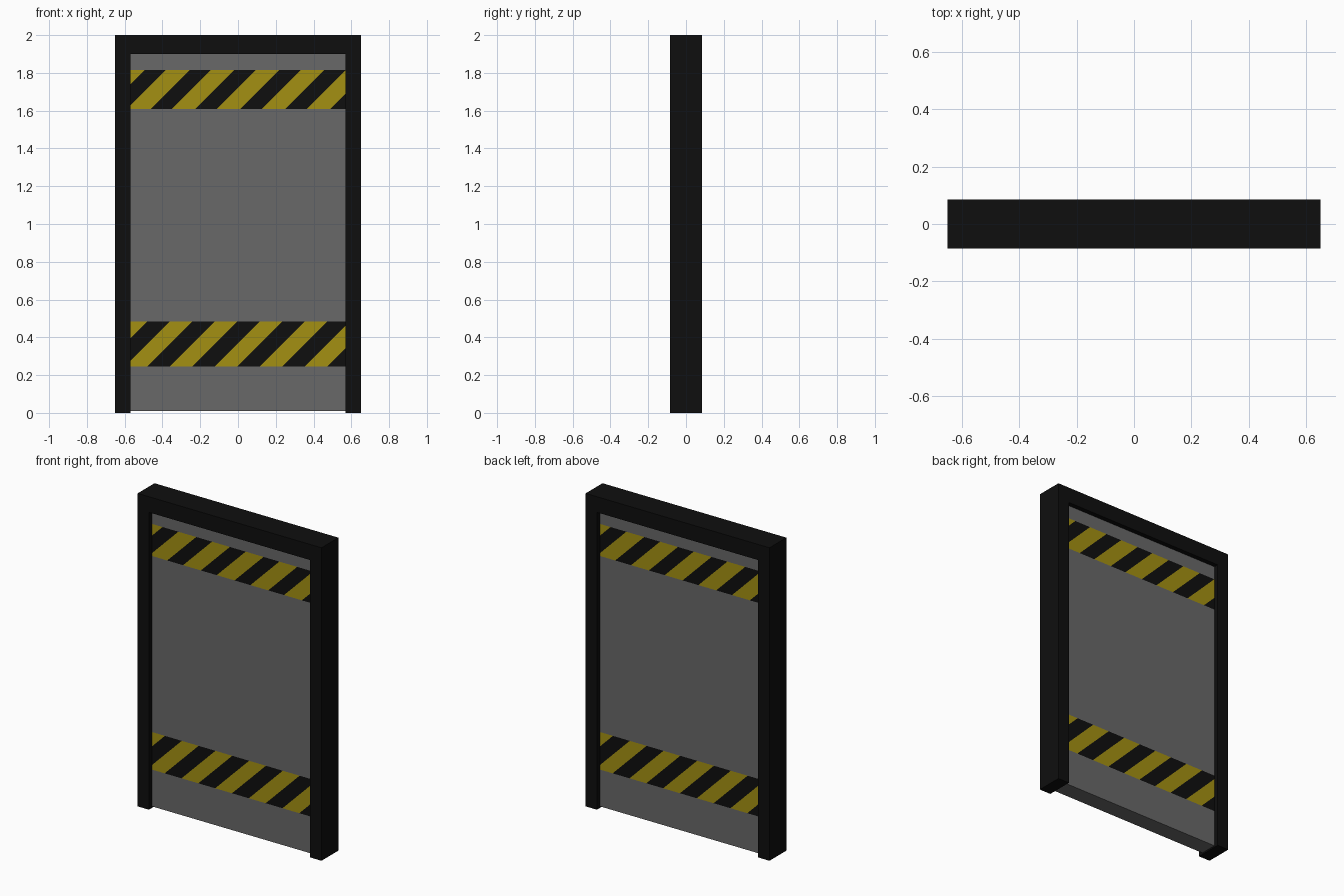
import bpy, bmesh
from mathutils import Vector

cube = bpy.data.objects.get("Cube")
if cube:
    bpy.data.objects.remove(cube, do_unlink=True)


def material(name, rgb):
    m = bpy.data.materials.new(name)
    m.use_nodes = True
    m.diffuse_color = (*rgb, 1)
    bsdf = next(n for n in m.node_tree.nodes if n.type == 'BSDF_PRINCIPLED')
    bsdf.inputs["Base Color"].default_value = (*rgb, 1)
    return m


black = material("black", (0.0045, 0.0045, 0.0045))
grey = material("panel grey", (0.14, 0.14, 0.14))
yellow = material("warning yellow", (0.37, 0.28, 0.006))


def finish(bm, name, mats):
    mesh = bpy.data.meshes.new(name)
    bm.to_mesh(mesh)
    bm.free()
    obj = bpy.data.objects.new(name, mesh)
    for m in mats:
        mesh.materials.append(m)
    bpy.context.collection.objects.link(obj)
    return obj


WIDTH, DEPTH, HEIGHT = 0.65, 0.085, 2.0     # half width, half depth, height
INNER, LINTEL = 0.57, 1.9                   # opening half width and top
PANEL_DEPTH, PANEL_BOTTOM = 0.055, 0.01

# Door frame: upside-down U outline pushed through its depth
bm = bmesh.new()
half = [(WIDTH, 0), (WIDTH, HEIGHT), (INNER, LINTEL), (INNER, 0)]
outline = [half[0], half[1], (-WIDTH, HEIGHT), (-WIDTH, 0),
           (-INNER, 0), (-INNER, LINTEL), half[2], half[3]]
face = bm.faces.new([bm.verts.new((x, -DEPTH, z)) for x, z in outline])
new = bmesh.ops.extrude_face_region(bm, geom=[face])["geom"]
bmesh.ops.translate(bm, vec=(0, 2 * DEPTH, 0),
                    verts=[v for v in new if isinstance(v, bmesh.types.BMVert)])
bmesh.ops.recalc_face_normals(bm, faces=bm.faces)
finish(bm, "door_frame", [black])

# Door panel: slab with hazard bands cut into both faces
# Each band: bottom, top, start of a black stripe on its top edge, black share
BANDS = [(0.245, 0.485, -0.24, 0.5), (1.61, 1.815, -0.257, 0.47)]
PERIOD = 0.238

bm = bmesh.new()
bmesh.ops.create_cube(bm, size=1)
for v in bm.verts:
    v.co = (v.co.x * 2 * INNER, v.co.y * 2 * PANEL_DEPTH,
            PANEL_BOTTOM + (v.co.z + 0.5) * (LINTEL - PANEL_BOTTOM))


def cut(faces, point, normal):
    geom = set(faces)
    for f in faces:
        geom.update(f.edges)
        geom.update(f.verts)
    bmesh.ops.bisect_plane(bm, geom=list(geom), plane_co=point, plane_no=normal, dist=1e-5)


def band_faces(side, low, high):
    return [f for f in bm.faces if f.normal.y * side > 0.9
            and low < f.calc_center_median().z < high]


for low, high, start, share in BANDS:
    for z in (low, high):
        cut(bm.faces[:], (0, 0, z), (0, 0, 1))

for low, high, start, share in BANDS:
    for side in (-1, 1):
        across = -side          # viewer's rightward direction on this face
        for k in range(-4, 8):
            for offset in (0, share):
                x = start + (k + offset) * PERIOD
                cut(band_faces(side, low, high), (across * x, 0, high),
                    Vector((across, 0, -1)).normalized())
        for f in band_faces(side, low, high):
            c = f.calc_center_median()
            phase = ((across * c.x - c.z + high - start) / PERIOD) % 1
            f.material_index = 1 if phase < share else 2

finish(bm, "door_panel", [grey, black, yellow])
